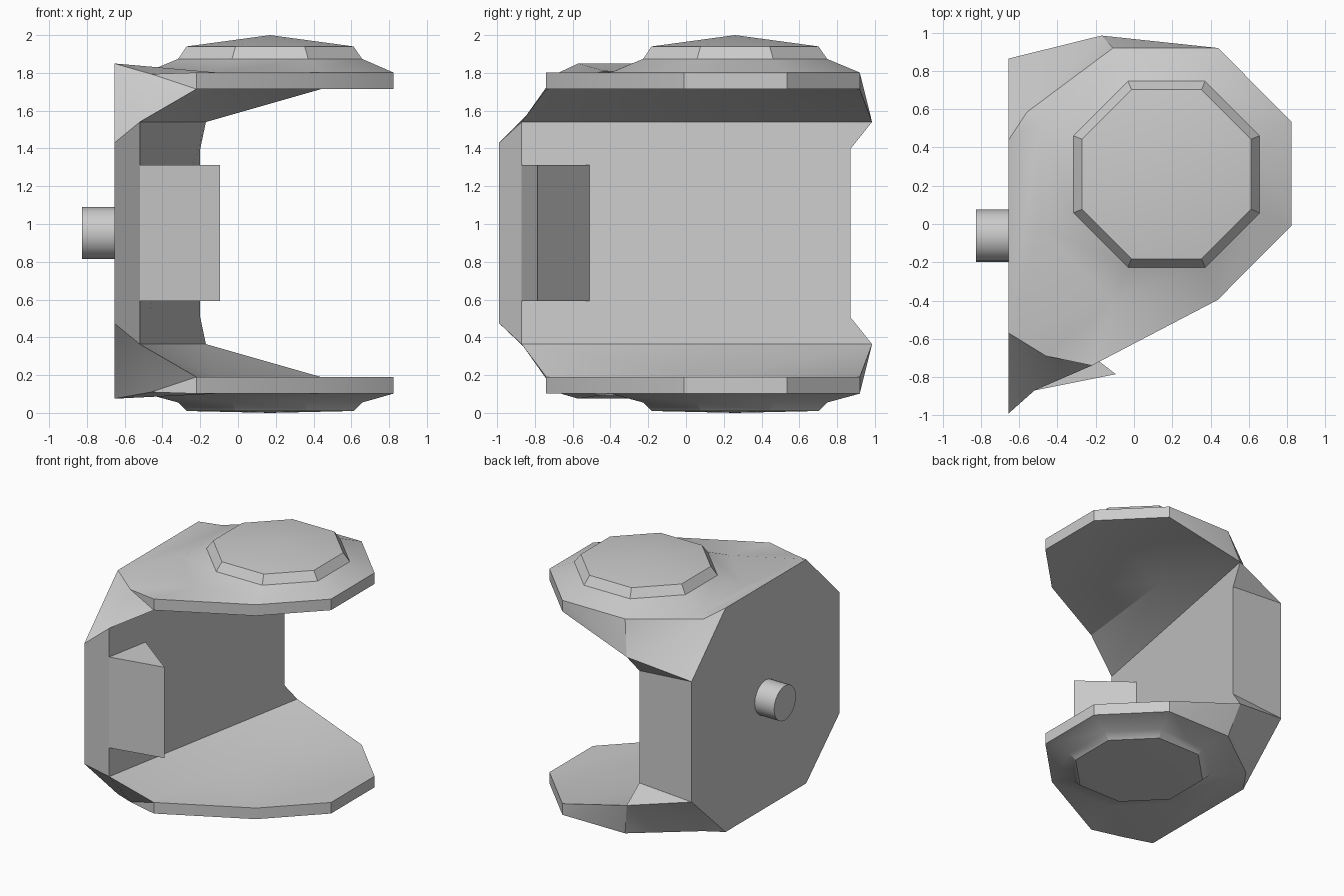
import bpy, bmesh
from math import pi, cos, sin, radians

cube = bpy.data.objects.get("Cube")
if cube:
    bpy.data.objects.remove(cube, do_unlink=True)

grey = bpy.data.materials.new("light_grey")
grey.use_nodes = True
COLOUR = (0.6, 0.6, 0.6, 1)
grey.diffuse_color = COLOUR
grey.node_tree.nodes["Principled BSDF"].inputs["Base Color"].default_value = COLOUR

MID = 0.952           # height of the symmetry plane between the two arms
CX, CY = 0.17, 0.26   # centre of the arm ends


def finish(bm, name):
    bmesh.ops.recalc_face_normals(bm, faces=bm.faces)
    mesh = bpy.data.meshes.new(name)
    bm.to_mesh(mesh)
    bm.free()
    mesh.materials.append(grey)
    obj = bpy.data.objects.new(name, mesh)
    bpy.context.collection.objects.link(obj)
    bpy.ops.object.select_all(action='DESELECT')
    obj.select_set(True)
    bpy.context.view_layer.objects.active = obj
    bpy.ops.object.shade_smooth_by_angle(angle=radians(30))
    return obj


def octagon(bm, half, z):
    r = half / cos(pi / 8)
    angles = [radians(-112.5 + 45 * k) for k in range(8)]
    return [bm.verts.new((CX + r * cos(a), CY + r * sin(a), z)) for a in angles]


bm = bmesh.new()


def build_arm(side, plate_h, cap_base, cap_top, apex_h):
    """One arm; side is +1 for the upper and -1 for the lower."""
    def v(x, y, h):
        return bm.verts.new((x, y, MID + side * h))

    # back plate corners and inner wall corners
    a, b = v(-.655, -.99, .477), v(-.655, -.57, plate_h)
    c, d = v(-.655, .44, plate_h), v(-.655, .865, .477)
    w0, w1, w2 = v(-.52, -.87, .588), v(-.17, .985, .588), v(-.2, .87, .445)
    # flange rim, inner and outer loops, and the bend on the inner side
    rim = [(-.22, -.74), (.437, -.397), (.823, -.01), (.823, .535), (.44, .92)]
    low = [v(x, y, .762) for x, y in rim]
    top = [v(x, y, .85) for x, y in rim]
    bend = v(-.12, .13, .762)
    # shoulder points where the arm meets the plate
    e, k = v(-.46, -.69, .842), v(-.56, .585, .84)
    # remaining corners of the octagonal foot of the cap
    g, o6 = v(-.11, .92, .85), v(-.49, .53, .85)
    o7, o0 = v(-.49, -.01, .85), v(-.11, -.4, .85)
    # cap rings and shallow point
    base = octagon(bm, .487, MID + side * cap_base)
    cap = octagon(bm, .442, MID + side * cap_top)
    apex = v(CX, CY, apex_h)

    # front shoulder
    faces = [(a, b, w0), (b, e, w0), (w0, e, low[0]), (e, top[0], low[0])]
    # inner side of the arm
    faces += [(w0, low[0], bend), (w0, bend, w1), (w1, bend, low[4]),
              tuple(low) + (bend,)]
    # rear shoulder
    faces += [(w1, low[4], top[4]), (w1, top[4], g), (k, g, w1),
              (d, k, w1), (d, c, k), (d, w1, w2)]
    # rim
    faces += [(low[i], low[i + 1], top[i + 1], top[i]) for i in range(4)]
    # deck between the plate and the foot of the cap
    faces += [(top[0], top[1], o0), (e, top[0], o0), (b, e, o0), (b, o0, o7),
              (b, o7, o6, c), (c, o6, k), (k, o6, g)]
    # sloped foot, cap bevel and low pyramid
    foot = [o0] + top[1:] + [g, o6, o7]
    for i in range(8):
        j = (i + 1) % 8
        faces += [(foot[i], foot[j], base[j], base[i]),
                  (base[i], base[j], cap[j], cap[i]), (cap[i], cap[j], apex)]
    for f in faces:
        bm.faces.new(f)
    return a, b, c, d, w0, w1, w2


# C-shaped bracket: two arms joined by the back plate and inner wall
ua, ub, uc, ud, u0, u1, u2 = build_arm(1, .898, .922, .988, 1.048)
la, lb, lc, ld, l0, l1, l2 = build_arm(-1, .877, .897, .942, .952)
for f in ((ua, ub, uc, ud, ld, lc, lb, la), (ua, la, l0, u0),
          (ud, ld, l2, u2), (u0, u1, u2, l2, l1, l0)):
    bm.faces.new(f)
finish(bm, "clamp_bracket")

# Wedge-shaped stop block on the inner wall
bm = bmesh.new()
outline = [(-.52, -.87), (-.095, -.785), (-.455, -.51)]
bottom = bm.faces.new([bm.verts.new((x, y, .592)) for x, y in outline])
ext = bmesh.ops.extrude_face_region(bm, geom=[bottom], use_keep_orig=True)
for item in ext["geom"]:
    if isinstance(item, bmesh.types.BMVert):
        item.co.z = 1.312
finish(bm, "stop_block")

# Round pin on the back plate
bm = bmesh.new()
bmesh.ops.create_cone(bm, cap_ends=True, segments=20, radius1=.137, radius2=.137, depth=.19)
pin = finish(bm, "mounting_pin")
pin.rotation_euler.y = pi / 2
pin.location = (-.73, -.062, MID)
